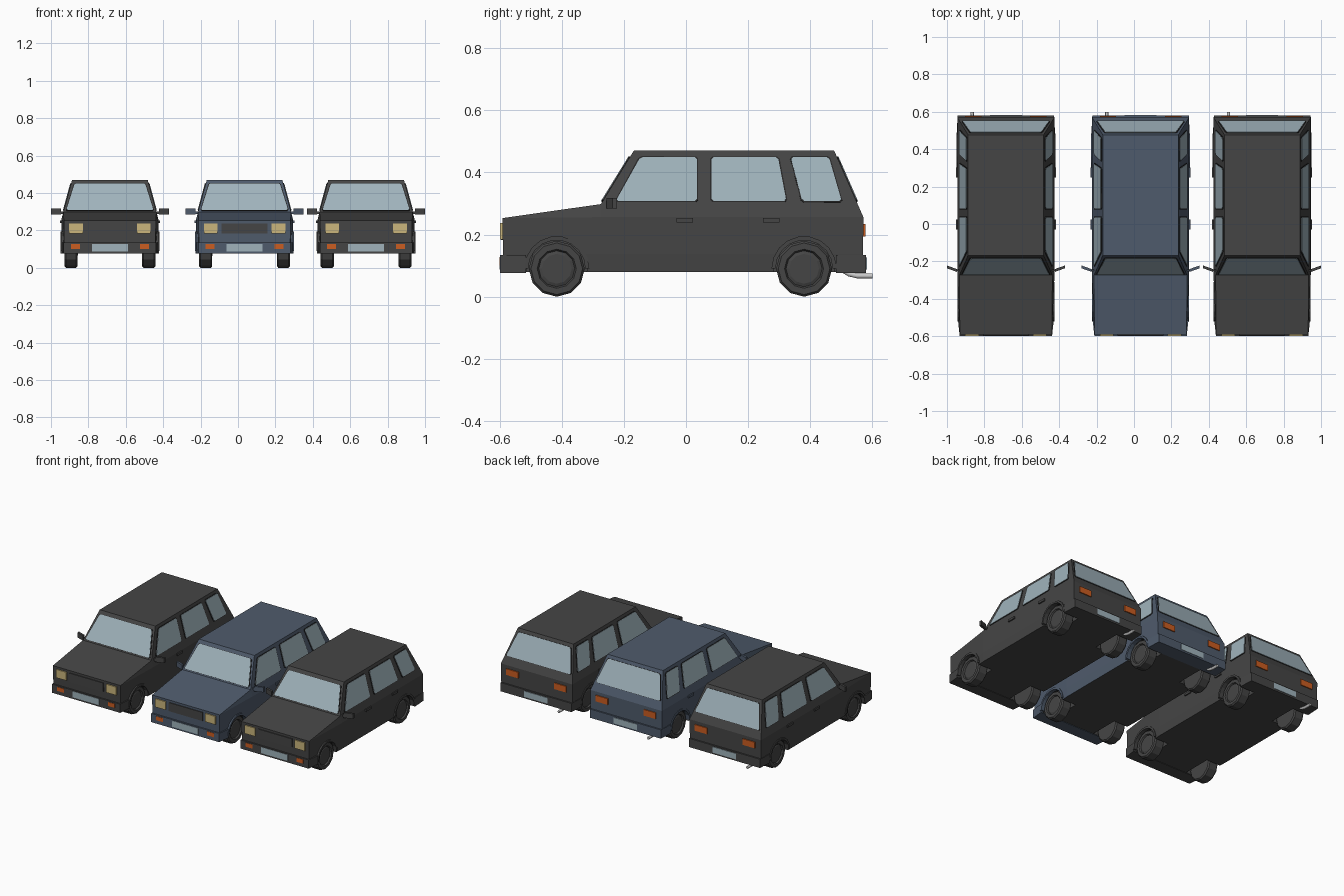
import bpy, bmesh, math
from mathutils import Vector as V

if "Cube" in bpy.data.objects:
    bpy.data.objects.remove(bpy.data.objects["Cube"])


def material(name, rgb):
    m = bpy.data.materials.new(name)
    m.diffuse_color = (*rgb, 1)
    m.use_nodes = True
    m.node_tree.nodes["Principled BSDF"].inputs["Base Color"].default_value = m.diffuse_color
    return m


GREY = material("charcoal grey", (0.06, 0.06, 0.06))
BLUE = material("slate blue", (0.078, 0.105, 0.15))
BLACK = material("window rubber", (0.02, 0.02, 0.02))
GLASS = material("pale glass", (0.35, 0.45, 0.50))
LAMP = material("headlight cream", (0.60, 0.47, 0.20))
ORANGE = material("signal orange", (0.60, 0.11, 0.015))

origin = V((0, 0, 0))   # centre of the car being built
prefix = ""             # name of the car being built


def finish(bm, name, *mats):
    bmesh.ops.recalc_face_normals(bm, faces=bm.faces)
    bmesh.ops.translate(bm, verts=bm.verts, vec=origin)
    me = bpy.data.meshes.new(prefix + name)
    bm.to_mesh(me)
    bm.free()
    for m in mats:
        me.materials.append(m)
    ob = bpy.data.objects.new(prefix + name, me)
    bpy.context.collection.objects.link(ob)
    return ob


def prism(name, pts, offset, mat):
    """Polygon extruded along an offset."""
    bm = bmesh.new()
    f = bm.faces.new([bm.verts.new(p) for p in pts])
    r = bmesh.ops.extrude_face_region(bm, geom=[f], use_keep_orig=True)
    vs = [g for g in r["geom"] if isinstance(g, bmesh.types.BMVert)]
    bmesh.ops.translate(bm, verts=vs, vec=V(offset))
    return finish(bm, name, mat)


def box(name, x0, x1, y0, y1, z0, z1, mat):
    return prism(name, [(x0, y0, z0), (x1, y0, z0), (x1, y1, z0), (x0, y1, z0)],
                 (0, 0, z1 - z0), mat)


def pane(name, pts, n):
    """Glass plate with clipped corners on a thin dark frame."""
    pts, n = [V(p) for p in pts], V(n).normalized()
    c = sum(pts, V()) / len(pts)
    cut = []
    for i, p in enumerate(pts):
        for q in (pts[i - 1], pts[(i + 1) % len(pts)]):
            cut.append(p + (q - p).normalized() * 0.007)
    rim = [p + (p - c).normalized() * 0.005 for p in cut]
    prism(name + "_frame", [p - n * 0.002 for p in rim], n * 0.005, BLACK)
    prism(name + "_glass", [p - n * 0.001 for p in cut], n * 0.006, GLASS)


def revolve(bm, profile, y, z, sides, s):
    """Spin (radius, x) profile round a wheel axle."""
    rings = []
    for r, x in profile:
        rings.append([bm.verts.new((s * x, y + r * math.sin(2 * math.pi * k / sides),
                                    z - r * math.cos(2 * math.pi * k / sides)))
                      for k in range(sides)])
    for a, b in zip(rings, rings[1:]):
        for k in range(sides):
            j = (k + 1) % sides
            bm.faces.new((a[k], a[j], b[j], b[k]))
    bm.faces.new(rings[0])
    bm.faces.new(rings[-1])


AXLES = (("front", -0.416, 0.259), ("rear", 0.38, 0.264))
AXLE_Z = 0.09


def body(paint):
    half = [(.240, -.587, .080), (.253, -.274, .080), (.253, .566, .080),
            (.244, -.589, .137), (.258, -.274, .137), (.258, .570, .137),
            (.246, -.591, .253), (.260, -.274, .256), (.260, .571, .256),
            (.2486, -.274, .298), (.202, -.168, .470), (.202, .477, .470)]
    bm = bmesh.new()
    R = [bm.verts.new(p) for p in half]
    L = [bm.verts.new((-x, y, z)) for x, y, z in half]
    for S in (R, L):
        for f in ((0, 1, 4, 3), (1, 2, 5, 4), (3, 4, 7, 6), (4, 5, 8, 7),
                  (6, 7, 9), (7, 8, 11, 10, 9)):
            bm.faces.new([S[i] for i in f])
    loop = (0, 3, 6, 9, 10, 11, 8, 5, 2, 1, 0)
    for a, b in zip(loop, loop[1:]):
        f = bm.faces.new((R[a], R[b], L[b], L[a]))
        f.material_index = int(half[a][2] < 0.1 and half[b][2] < 0.1)  # underside
    ob = finish(bm, "body", paint, GREY)

    # wheel wells
    bm = bmesh.new()
    for s in (1, -1):
        for _, y, _ in AXLES:
            revolve(bm, [(0.098, 0.15), (0.098, 0.32)], y, AXLE_Z, 16, s)
    cutter = finish(bm, "well_cutter", GREY)
    cutter.hide_render = True
    mod = ob.modifiers.new("wells", 'BOOLEAN')
    mod.operation, mod.solver, mod.object = 'DIFFERENCE', 'EXACT', cutter
    mod.material_mode = 'TRANSFER'
    dg = bpy.context.evaluated_depsgraph_get()
    cut = bpy.data.meshes.new_from_object(ob.evaluated_get(dg))
    ob.modifiers.clear()
    ob.data = cut
    bpy.data.objects.remove(cutter)


SIDE_WINDOWS = {
    "front_door": [(-.226, .307), (-.147, .448), (.035, .448), (.035, .307)],
    "rear_door": [(.082, .307), (.082, .448), (.296, .448), (.323, .307)],
    "cargo": [(.374, .307), (.337, .448), (.460, .448), (.501, .307)]}


def car(name, x, paint):
    global origin, prefix
    origin, prefix = V((x, 0, 0)), name + "_"
    body(paint)

    # windscreen and rear window
    for label, y0, z0, k, n in (("windscreen", -.274, .298, .616, (0, -.851, .525)),
                                ("rear_window", .571, .256, -.439, (0, 1, .439))):
        pane(label, [(px, y0 + (z - z0) * k, z) for px, z in
                     ((-.233, .306), (.233, .306), (.188, .449), (-.188, .449))], n)

    # bumpers, number plates, grille, exhaust
    for label, y0, y1, w0, w1 in (("front", -.598, -.515, .247, .256),
                                  ("rear", .579, .482, .258, .263)):
        prism(label + "_bumper", [(-w0, y0, .077), (w0, y0, .077), (w1, y1, .077),
                                  (-w1, y1, .077)], (0, 0, .057), paint)
    box("front_plate", -.096, .096, -.600, -.595, .088, .128, GLASS)
    box("rear_plate", -.085, .085, .576, .582, .088, .126, GLASS)
    box("grille", -.123, .123, -.596, -.588, .182, .238, GREY)
    cu = bpy.data.curves.new(prefix + "exhaust", 'CURVE')
    cu.dimensions = '3D'
    cu.bevel_depth, cu.bevel_resolution, cu.use_fill_caps = 0.009, 1, True
    sp = cu.splines.new('POLY')
    path = ((.50, .088), (.525, .073), (.55, .067), (.60, .067))
    sp.points.add(len(path) - 1)
    for p, (y, z) in zip(sp.points, path):
        p.co = (x - .18, y, z, 1)
    bpy.context.collection.objects.link(bpy.data.objects.new(prefix + "exhaust", cu))

    for side, s in (("right", 1), ("left", -1)):
        # side windows
        for label, pts in SIDE_WINDOWS.items():
            pane(f"{side}_{label}_window",
                 [(s * (.26 - (z - .256) * .271), y, z) for y, z in pts], (s, 0, .271))
        # lamps
        box(side + "_headlight", s * .144, s * .218, -.598, -.585, .184, .238, LAMP)
        box(side + "_indicator", s * .160, s * .209, -.600, -.595, .100, .126, ORANGE)
        box(side + "_tail_lamp", s * .130, s * .218, .565, .577, .194, .234, ORANGE)
        # door handles
        for label, y in (("front", -.030), ("rear", .248)):
            box(f"{side}_{label}_handle", s * .25, s * .268, y, y + .053, .239, .254, paint)
        # wing mirror on a short stalk
        prism(side + "_mirror", [(s * .262, -.256, .284), (s * .315, -.237, .284),
                                 (s * .315, -.222, .284), (s * .262, -.241, .284)],
              (0, 0, .033), paint)
        box(side + "_mirror_stalk", s * .242, s * .266, -.252, -.242, .288, .302, paint)
        for label, y, edge in AXLES:
            # wheel with rim and hub
            bm = bmesh.new()
            revolve(bm, [(.082, .173), (.09, .180), (.09, .235), (.083, .243), (.063, .243),
                         (.058, .234), (.048, .238)], y, AXLE_Z, 12, s)
            finish(bm, f"{side}_{label}_wheel", GREY)
            # arch lip
            arc = [math.radians(a) for a in range(0, 181, 20)]
            ring = [(s * .235, y + r * math.cos(a), AXLE_Z + r * math.sin(a))
                    for r, seq in ((.105, arc), (.092, arc[::-1])) for a in seq]
            prism(f"{side}_{label}_arch", ring, (s * (edge - .235), 0, 0), paint)


for label, x, paint in (("left_car", -.685, GREY), ("middle_car", .035, BLUE),
                        ("right_car", .685, GREY)):
    car(label, x, paint)
